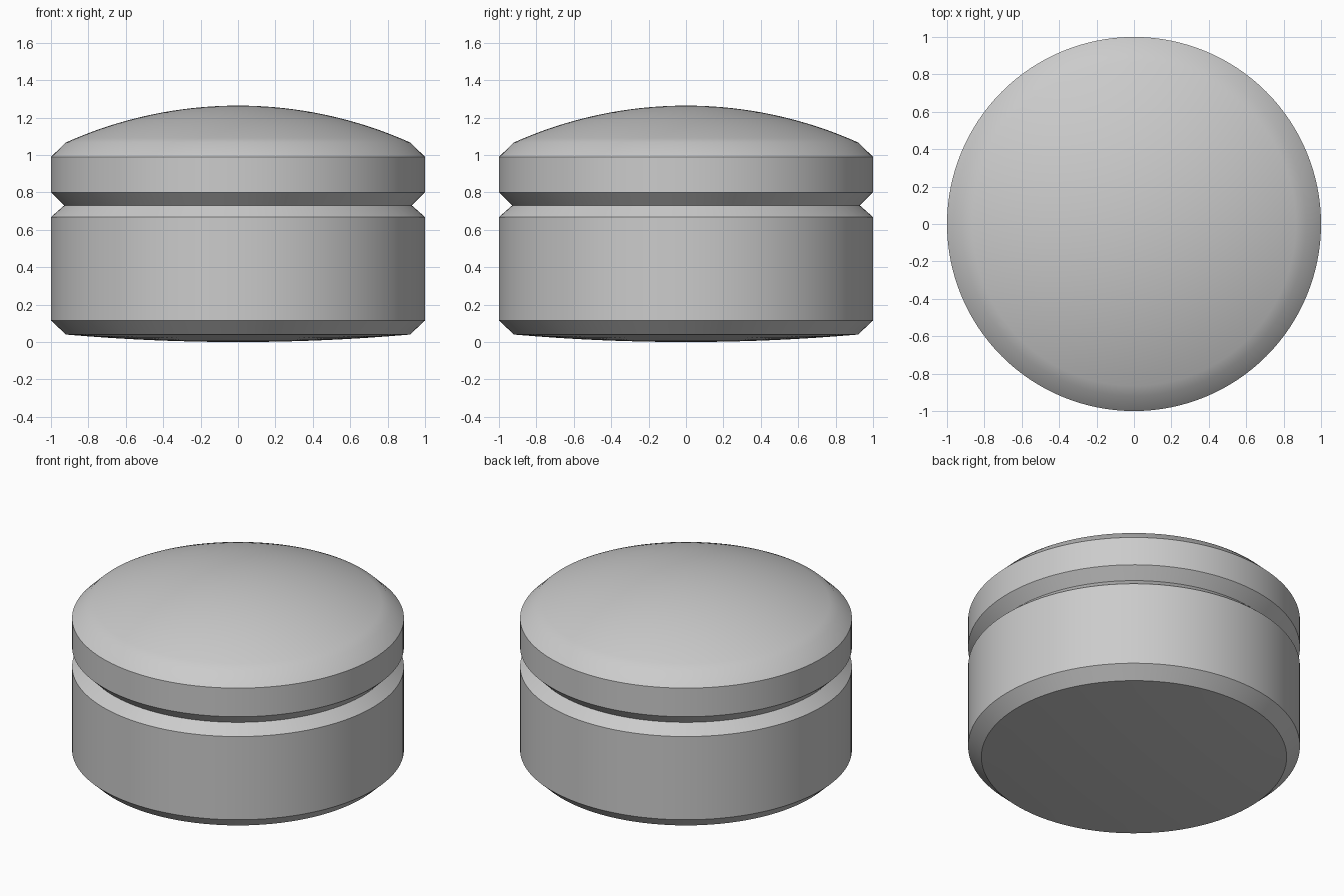
import bpy, bmesh, math

cube = bpy.data.objects.get("Cube")
if cube:
    bpy.data.objects.remove(cube, do_unlink=True)

SEGMENTS = 128

# Single grey finish
grey = bpy.data.materials.new("light_grey")
grey.use_nodes = True
colour = (0.6, 0.6, 0.6, 1)
grey.diffuse_color = colour
grey.node_tree.nodes["Principled BSDF"].inputs["Base Color"].default_value = colour


def dome(radius, rim_z, height, steps):
    """Circular arc from the rim to the axis; negative height bulges down."""
    sphere = (radius ** 2 + height ** 2) / (2 * abs(height))
    sweep = math.asin(radius / sphere)
    sign = math.copysign(1, height)
    points = []
    for i in range(steps + 1):
        a = sweep * (1 - i / steps)
        r = sphere * math.sin(a) if i < steps else 0
        points.append((r, rim_z + height - sign * sphere * (1 - math.cos(a))))
    return points


def lathe(name, profile):
    """Spin a closed (radius, z) profile, running bottom to top, about z."""
    bm = bmesh.new()
    rings = []
    for r, z in profile:
        count = SEGMENTS if r > 0 else 1
        rings.append([bm.verts.new((r * math.cos(math.tau * i / SEGMENTS),
                                    r * math.sin(math.tau * i / SEGMENTS), z))
                      for i in range(count)])
    for low, high in zip(rings, rings[1:]):
        for i in range(SEGMENTS):
            j = (i + 1) % SEGMENTS
            corners = [low[i % len(low)], low[j % len(low)],
                       high[j % len(high)], high[i % len(high)]]
            bm.faces.new(list(dict.fromkeys(corners)))
    bmesh.ops.recalc_face_normals(bm, faces=bm.faces)
    mesh = bpy.data.meshes.new(name)
    bm.to_mesh(mesh)
    bm.free()
    mesh.materials.append(grey)
    obj = bpy.data.objects.new(name, mesh)
    bpy.context.collection.objects.link(obj)
    bpy.ops.object.select_all(action='DESELECT')
    obj.select_set(True)
    bpy.context.view_layer.objects.active = obj
    bpy.ops.object.shade_smooth_by_angle(angle=math.radians(30))
    return obj


# Shallow base, chamfered drum, V groove, chamfered cap band and domed top
base = dome(0.92, 0.04, -0.04, 8)[::-1]
drum = [(1, 0.115), (1, 0.668)]
groove = [(0.93, 0.73)]
cap_band = [(1, 0.80), (1, 0.99)]
top = dome(0.92, 1.067, 0.197, 16)
lathe("domed_grooved_canister", base + drum + groove + cap_band + top)
